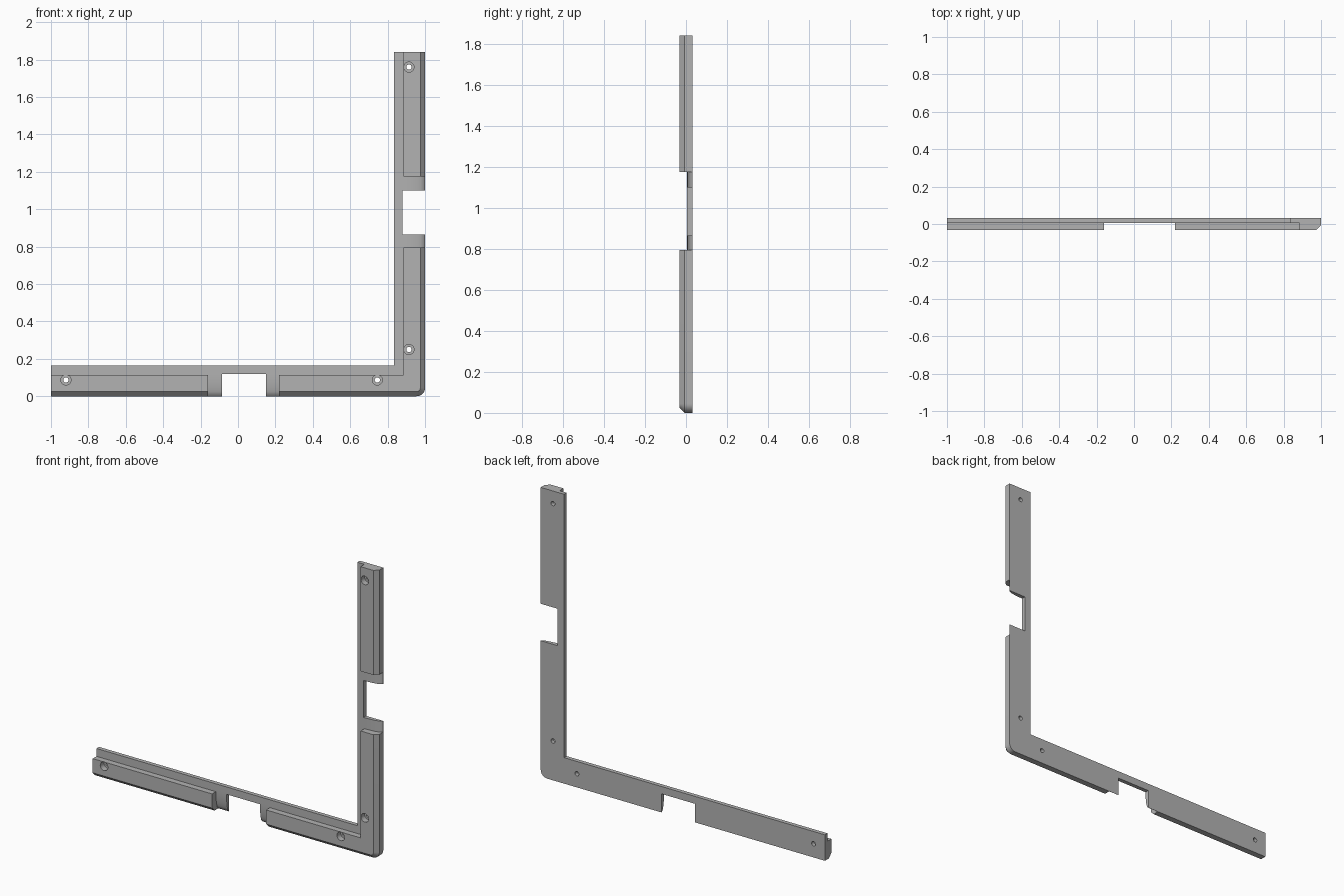
import bpy, bmesh, math
from mathutils import Vector, Matrix

cube = bpy.data.objects.get("Cube")
if cube:
    bpy.data.objects.remove(cube, do_unlink=True)

TOP, WIDTH, LIP = 1.84, 0.165, 0.115     # bar height, bar width, raised rim width
FRONT, STEP, BACK = -0.032, 0.006, 0.032  # depth levels
BEVEL, RADIUS = 0.025, 0.045

grey = bpy.data.materials.new("plain_grey")
grey.use_nodes = True
colour = (0.45, 0.45, 0.45, 1)
grey.diffuse_color = colour
grey.node_tree.nodes["Principled BSDF"].inputs["Base Color"].default_value = colour


def loft(name, loops):
    """Solid through matching closed loops, capped at both ends."""
    bm = bmesh.new()
    rings = [[bm.verts.new(p) for p in loop] for loop in loops]
    n = len(rings[0])
    for a, b in zip(rings, rings[1:]):
        for i in range(n):
            j = (i + 1) % n
            bm.faces.new((a[i], a[j], b[j], b[i]))
    bm.faces.new(rings[0])
    bm.faces.new(rings[-1])
    bmesh.ops.recalc_face_normals(bm, faces=bm.faces)
    mesh = bpy.data.meshes.new(name)
    bm.to_mesh(mesh)
    bm.free()
    obj = bpy.data.objects.new(name, mesh)
    bpy.context.collection.objects.link(obj)
    return obj


def box(name, x0, x1, y0, y1, z0, z1):
    return loft(name, [[(x0, y, z0), (x1, y, z0), (x1, y, z1), (x0, y, z1)]
                       for y in (y0, y1)])


def cylinder(name, x, z, r, y0, y1):
    ring = [(x + r * math.cos(a), z + r * math.sin(a))
            for a in (math.tau * i / 32 for i in range(32))]
    return loft(name, [[(u, y, v) for u, v in ring] for y in (y0, y1)])


def corner_outline(y, inset):
    """L-shaped outline with a rounded outer corner."""
    pts = [(-1, inset)]
    for i in range(9):
        a = math.pi / 2 * i / 8
        r = RADIUS - inset
        pts.append((1 - RADIUS + r * math.sin(a), RADIUS - r * math.cos(a)))
    pts += [(1 - inset, TOP), (1 - WIDTH, TOP), (1 - WIDTH, WIDTH), (-1, WIDTH)]
    return [(x, y, z) for x, z in pts]


# Corner frame with a bevelled outer front edge
frame = loft("corner_frame", [corner_outline(FRONT, BEVEL),
                              corner_outline(FRONT + BEVEL, 0),
                              corner_outline(BACK, 0)])

# Recess along the inner edge
cutters = [box("step_cutter", -1.2, 1 - LIP, -0.2, STEP, LIP, 2.2)]

# Rounded relief: distance from outer edge against depth
depth = BACK - 0.001 - STEP
relief = [(0.12 * math.cos(a), BACK - 0.001 - depth * math.sin(a))
          for a in (math.pi / 2 * i / 16 for i in range(17))]
relief = [(0.12 - u, STEP + BACK - 0.001 - y) for u, y in relief]
relief = [(0.12 * math.sin(a), BACK - 0.001 - depth * (math.sin(math.acos(1 - math.sin(a)))))
          for a in (math.pi / 2 * i / 16 for i in range(17))]
relief += [(0.14, STEP), (0.14, -0.2), (-0.1, -0.2), (-0.1, BACK - 0.001)]
cutters.append(loft("lower_relief_cutter",
                    [[(x, y, u) for u, y in relief] for x in (-0.16, 0.22)]))
cutters.append(loft("side_relief_cutter",
                    [[(1 - u, y, z) for u, y in relief] for z in (0.795, 1.175)]))

# Through notches in each bar
cutters.append(box("lower_notch_cutter", -0.085, 0.15, -0.2, 0.2, -0.1, 0.118))
cutters.append(box("side_notch_cutter", 0.88, 1.1, -0.2, 0.2, 0.865, 1.1))

# Counterbored screw holes
for x, z in ((-0.92, 0.087), (0.745, 0.087), (0.914, 0.25), (0.914, 1.76)):
    cutters.append(cylinder("screw_head_cutter", x, z, 0.027, -0.2, STEP))
    cutters.append(cylinder("screw_hole_cutter", x, z, 0.014, -0.2, 0.2))

# Carve the frame and bake the result
for cutter in cutters:
    cutter.hide_render = True
    mod = frame.modifiers.new(cutter.name, 'BOOLEAN')
    mod.operation = 'DIFFERENCE'
    mod.solver = 'EXACT'
    mod.object = cutter
bpy.context.view_layer.update()
graph = bpy.context.evaluated_depsgraph_get()
carved = bpy.data.meshes.new_from_object(frame.evaluated_get(graph))
frame.modifiers.clear()
frame.data = carved
for cutter in cutters:
    bpy.data.objects.remove(cutter, do_unlink=True)

carved.materials.clear()
carved.materials.append(grey)
bpy.ops.object.select_all(action='DESELECT')
frame.select_set(True)
bpy.context.view_layer.objects.active = frame
bpy.ops.object.shade_smooth_by_angle(angle=math.radians(25))
